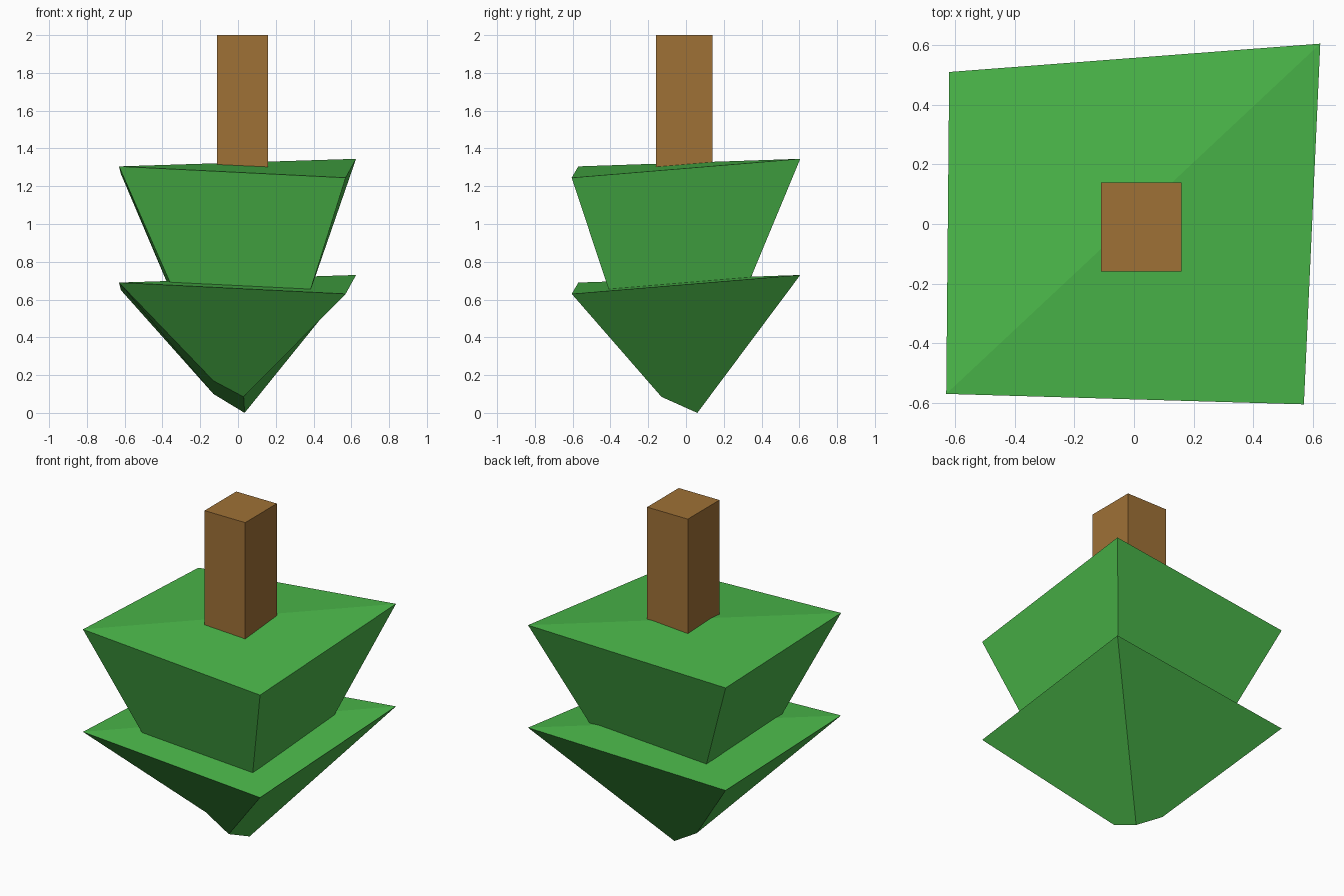
import bpy
import bmesh
from mathutils import Vector

cube = bpy.data.objects.get("Cube")
if cube:
    bpy.data.objects.remove(cube, do_unlink=True)


def make_material(name, rgb):
    mat = bpy.data.materials.new(name)
    mat.use_nodes = True
    mat.diffuse_color = (*rgb, 1)
    mat.node_tree.nodes["Principled BSDF"].inputs["Base Color"].default_value = (*rgb, 1)
    return mat


def make_block(name, lower, upper, mat):
    """Solid between two four-cornered rings, front left of view first, going round."""
    bm = bmesh.new()
    low = [bm.verts.new(p) for p in lower]
    top = [bm.verts.new(p) for p in upper]
    for i in range(4):
        j = (i + 1) % 4
        bm.faces.new((low[i], low[j], top[j], top[i]))
    bm.faces.new(low[::-1])
    # The warped top folds along one diagonal
    bm.faces.new((top[0], top[1], top[2]))
    bm.faces.new((top[0], top[2], top[3]))
    bmesh.ops.recalc_face_normals(bm, faces=bm.faces)
    mesh = bpy.data.meshes.new(name)
    bm.to_mesh(mesh)
    bm.free()
    mesh.materials.append(mat)
    obj = bpy.data.objects.new(name, mesh)
    bpy.context.collection.objects.link(obj)
    return obj


green = make_material("leaf_green", (0.071, 0.485, 0.070))
brown = make_material("trunk_brown", (0.345, 0.164, 0.037))

# Both tiers share the same crooked rim
rim = [Vector(p) for p in ((-0.63, -0.57, 0.69), (0.57, -0.605, 0.63),
                           (0.625, 0.605, 0.73), (-0.62, 0.51, 0.65))]
high_rim = [p + Vector((0, 0, 0.615)) for p in rim]

# Lower tier narrows to a small slanted tip
tip = ((-0.13, -0.12, 0.17), (0.03, -0.13, 0.085),
       (0.035, 0.06, 0.0), (-0.13, 0.085, 0.10))
make_block("lower_foliage", tip, rim, green)

# Upper tier tapers and sinks slightly into the lower one
seat = [Vector(p) for p in ((-0.36, -0.395, 0.69), (0.385, -0.41, 0.655),
                            (0.40, 0.345, 0.72), (-0.365, 0.33, 0.665))]
sunk = [t.lerp(s, 1.06) for t, s in zip(high_rim, seat)]
make_block("upper_foliage", sunk, high_rim, green)

# Square trunk
corners = ((-0.11, -0.16), (0.16, -0.16), (0.16, 0.14), (-0.11, 0.14))
make_block("trunk", [(x, y, 1.2) for x, y in corners],
           [(x, y, 2.0) for x, y in corners], brown)
